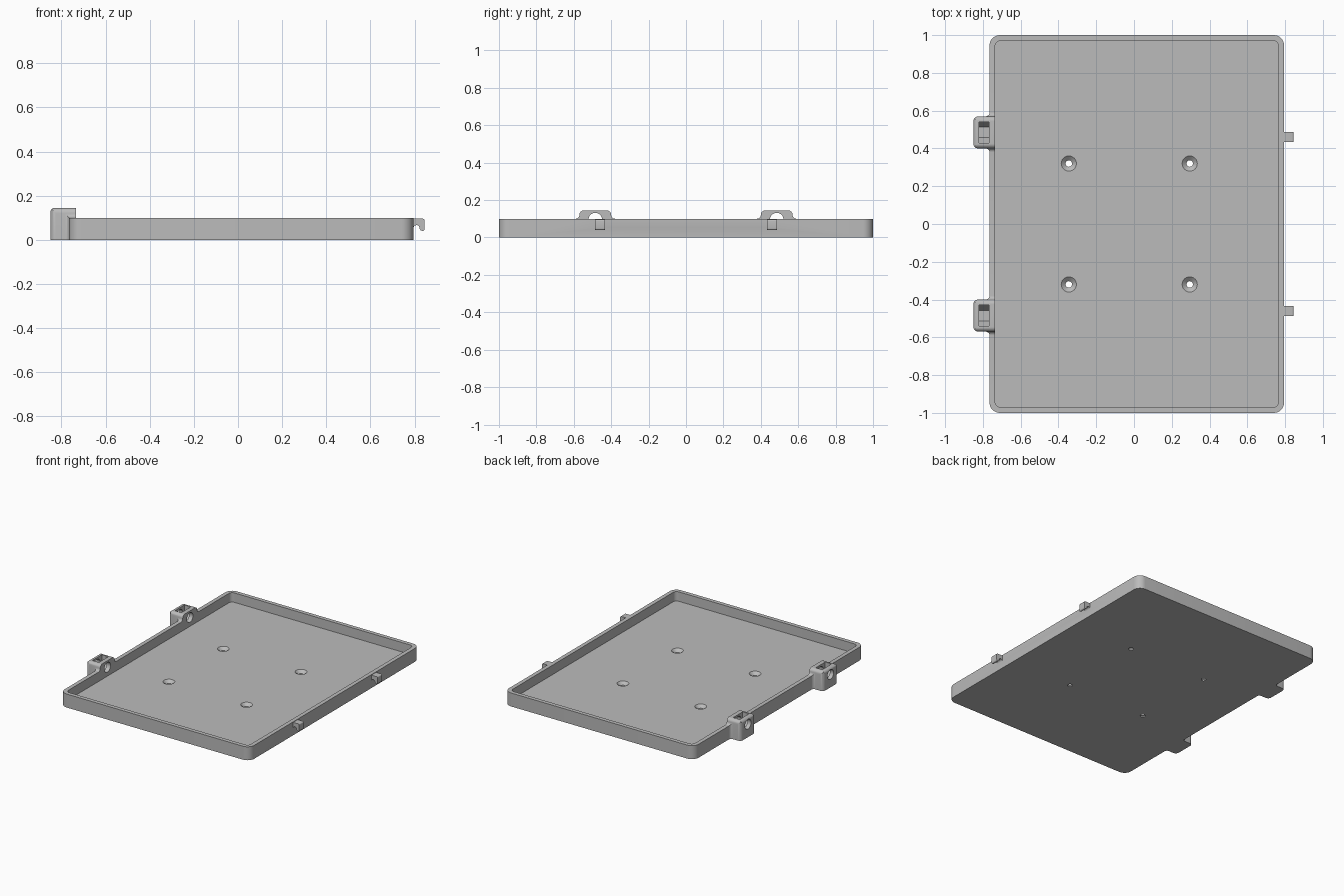
import bpy, bmesh, math
from mathutils import Vector

if "Cube" in bpy.data.objects:
    bpy.data.objects.remove(bpy.data.objects["Cube"], do_unlink=True)

grey = bpy.data.materials.new("light grey plastic")
grey.use_nodes = True
colour = (0.5, 0.5, 0.5, 1)
grey.diffuse_color = colour
grey.node_tree.nodes["Principled BSDF"].inputs["Base Color"].default_value = colour


def arc(cx, cy, r, start, end, steps=8):
    angles = [math.radians(start + (end - start) * i / steps) for i in range(steps + 1)]
    return [(cx + r * math.cos(a), cy + r * math.sin(a)) for a in angles]


def rounded_rect(x0, x1, y0, y1, r):
    return (arc(x1 - r, y1 - r, r, 0, 90) + arc(x0 + r, y1 - r, r, 90, 180)
            + arc(x0 + r, y0 + r, r, 180, 270) + arc(x1 - r, y0 + r, r, 270, 360))


def prism(name, points, axis, low, high):
    """Extrude a 2D outline along x, y or z."""
    place = {"x": lambda a, b, t: (t, a, b),
             "y": lambda a, b, t: (a, t, b),
             "z": lambda a, b, t: (a, b, t)}[axis]
    bm = bmesh.new()
    face = bm.faces.new([bm.verts.new(place(a, b, low)) for a, b in points])
    new = bmesh.ops.extrude_face_region(bm, geom=[face])["geom"]
    bmesh.ops.translate(bm, vec=Vector(place(0, 0, high - low)),
                        verts=[v for v in new if isinstance(v, bmesh.types.BMVert)])
    bmesh.ops.recalc_face_normals(bm, faces=bm.faces)
    mesh = bpy.data.meshes.new(name)
    bm.to_mesh(mesh)
    bm.free()
    obj = bpy.data.objects.new(name, mesh)
    bpy.context.collection.objects.link(obj)
    mesh.materials.append(grey)
    return obj


def combine(target, other, operation):
    """Apply a boolean and discard the tool."""
    bpy.context.view_layer.objects.active = target
    mod = target.modifiers.new("boolean", "BOOLEAN")
    mod.object, mod.operation, mod.solver = other, operation, "EXACT"
    bpy.ops.object.modifier_apply(modifier=mod.name)
    bpy.data.objects.remove(other, do_unlink=True)


# Tray block
left, right, height, floor = -0.765, 0.795, 0.1, 0.03
tray = prism("tray", rounded_rect(left, right, -1, 1, 0.055), "z", 0, height)


def bracket(y):
    top, half, flare = 0.145, 0.085, 0.105
    # Plan outline: rounded outer corners, fillets into the wall
    side = ([(-0.7, flare)] + arc(left - 0.02, flare, 0.02, 0, -90)
            + arc(-0.825, half - 0.025, 0.025, 90, 180))
    plan = side + [(a, -b) for a, b in reversed(side)]
    # Side outline: hump with fillets onto the rim
    hump = ([(flare + 0.01, -0.1), (flare + 0.01, height)]
            + arc(flare, 0.12, 0.02, 270, 180) + arc(0.06, 0.12, 0.025, 0, 90))
    hump += [(-a, b) for a, b in reversed(hump)]
    # Front outline: rounded outer top edge
    front = [(-0.6, -0.1), (-0.6, top)] + arc(-0.83, top - 0.02, 0.02, 90, 180) + [(-0.85, -0.1)]
    body = prism("bracket", [(a, b + y) for a, b in plan], "z", 0, 0.3)
    combine(body, prism("hump", [(a + y, b) for a, b in hump], "x", -1, -0.5), "INTERSECT")
    combine(body, prism("edge", front, "y", y - 0.2, y + 0.2), "INTERSECT")
    return body


for y in (-0.485, 0.485):
    combine(tray, bracket(y), "UNION")

# Tray cavity
combine(tray, prism("cavity", rounded_rect(left + 0.03, right - 0.03, -0.97, 0.97, 0.028),
                    "z", floor, 0.3), "DIFFERENCE")

# Nut slots and screw holes through the brackets
for y in (-0.485, 0.485):
    r, z = 0.055, 0.096
    dip = r * math.sin(math.radians(60))
    slot = [(y - r, 0.3), (y - r, z), (y - r / 2, z - dip),
            (y + r / 2, z - dip), (y + r, z), (y + r, 0.3)]
    combine(tray, prism("slot", slot, "x", -0.82, -0.767), "DIFFERENCE")
    combine(tray, prism("bore", arc(y, z, 0.036, 0, 360, 32)[:-1], "x", -0.9, -0.7), "DIFFERENCE")

# Countersunk mounting holes
for x in (-0.345, 0.295):
    for y in (-0.32, 0.32):
        combine(tray, prism("hole", arc(x, y, 0.017, 0, 360, 24)[:-1], "z", -0.1, 0.2), "DIFFERENCE")
        bpy.ops.mesh.primitive_cone_add(vertices=24, radius1=0.012, radius2=0.046,
                                        depth=0.03, location=(x, y, 0.02))
        combine(tray, bpy.context.object, "DIFFERENCE")

# Hooks on the opposite wall
hook = ([(0.78, 0.096)] + arc(0.837, 0.088, 0.008, 90, 0, 4) + arc(0.837, 0.048, 0.008, 0, -90, 4)
        + [(0.828, 0.043), (0.823, 0.05)] + arc(0.809, 0.053, 0.014, 0, 180) + [(0.78, 0.053)])
for y in (-0.46, 0.46):
    combine(tray, prism("hook", hook, "y", y - 0.027, y + 0.027), "UNION")

bpy.ops.object.select_all(action="DESELECT")
tray.select_set(True)
bpy.context.view_layer.objects.active = tray
bpy.ops.object.shade_smooth_by_angle(angle=math.radians(30))
